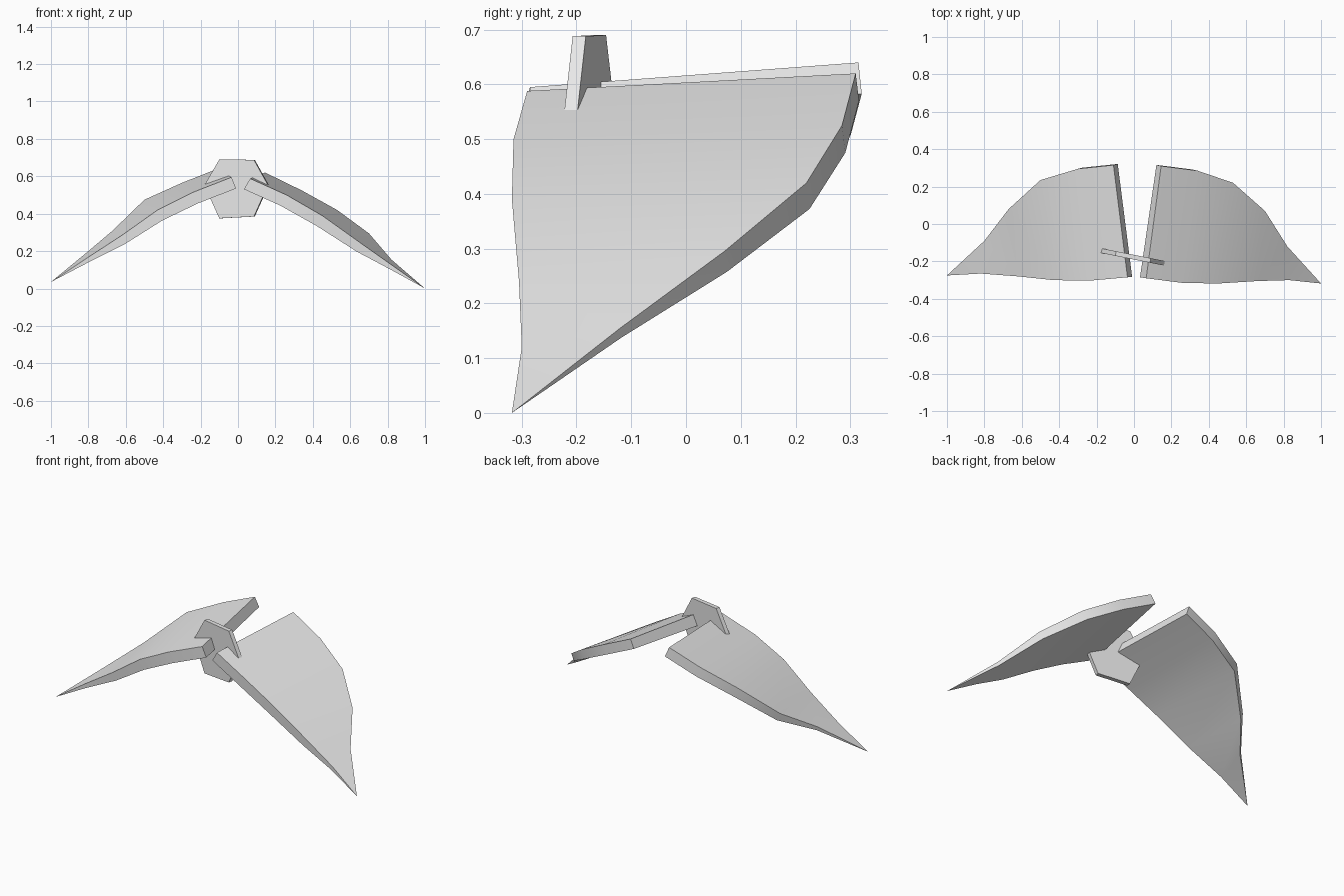
import bpy
import bmesh
from mathutils import Vector

# Remove the default object if present
default_cube = bpy.data.objects.get("Cube")
if default_cube:
    bpy.data.objects.remove(default_cube, do_unlink=True)

# Single plain material
grey = bpy.data.materials.new("light_grey")
grey.use_nodes = True
colour = (0.8, 0.8, 0.8, 1.0)
grey.diffuse_color = colour
grey.node_tree.nodes["Principled BSDF"].inputs["Base Color"].default_value = colour


def finish(bm, name):
    """Turn a bmesh into a named, shaded object."""
    bmesh.ops.remove_doubles(bm, verts=bm.verts, dist=0.0005)
    bmesh.ops.recalc_face_normals(bm, faces=bm.faces)
    mesh = bpy.data.meshes.new(name)
    bm.to_mesh(mesh)
    bm.free()
    mesh.materials.append(grey)
    obj = bpy.data.objects.new(name, mesh)
    bpy.context.collection.objects.link(obj)
    bpy.ops.object.select_all(action="DESELECT")
    obj.select_set(True)
    bpy.context.view_layer.objects.active = obj
    bpy.ops.object.shade_smooth_by_angle(angle=0.5)
    return obj


# Thickness falls away from the root to the pointed tip
TAPER = (1.0, 1.0, 0.95, 0.75, 0.35, 0.0)


def make_wing(name, front_edge, back_edge, front_drop, back_drop):
    """Loft a tapering slab between a front edge and a back edge."""
    bm = bmesh.new()
    rings = []
    for front, back, scale in zip(front_edge, back_edge, TAPER):
        front, back = Vector(front), Vector(back)
        corners = (front, back,
                   back + Vector(back_drop) * scale,
                   front + Vector(front_drop) * scale)
        rings.append([bm.verts.new(corner) for corner in corners])
    for inner, outer in zip(rings, rings[1:]):
        for i in range(len(inner)):
            j = (i + 1) % len(inner)
            bm.faces.new((inner[i], inner[j], outer[j], outer[i]))
    bm.faces.new(rings[0])
    return finish(bm, name)


# Wings: upper front and back edges, root to tip
make_wing(
    "left_wing",
    [(0.065, -0.29, 0.588), (0.26, -0.315, 0.5), (0.45, -0.318, 0.39),
     (0.66, -0.305, 0.24), (0.83, -0.3, 0.12), (1, -0.318, 0)],
    [(0.145, 0.31, 0.62), (0.34, 0.285, 0.525), (0.53, 0.22, 0.42),
     (0.7, 0.07, 0.295), (0.82, -0.12, 0.155), (1, -0.318, 0)],
    (-0.033, 0.005, -0.057), (-0.025, 0.006, -0.05))

make_wing(
    "right_wing",
    [(-0.035, -0.285, 0.595), (-0.24, -0.303, 0.515), (-0.43, -0.3, 0.42),
     (-0.62, -0.28, 0.285), (-0.82, -0.265, 0.155), (-1, -0.275, 0.035)],
    [(-0.11, 0.315, 0.64), (-0.3, 0.295, 0.565), (-0.5, 0.235, 0.475),
     (-0.67, 0.08, 0.31), (-0.8, -0.09, 0.2), (-1, -0.275, 0.035)],
    (0.025, 0.003, -0.06), (0.023, 0.006, -0.057))

# Six-sided plate, turned slightly about the vertical
outline = [(-0.1, 0.69), (0.085, 0.688), (0.16, 0.553),
           (0.085, 0.385), (-0.1, 0.375), (-0.18, 0.552)]
bm = bmesh.new()
face = bm.faces.new([bm.verts.new((x, -0.19 - 0.2 * x, z)) for x, z in outline])
extruded = bmesh.ops.extrude_face_region(bm, geom=[face], use_keep_orig=True)
bmesh.ops.translate(bm, vec=(0.005, 0.024, 0),
                    verts=[v for v in extruded["geom"] if isinstance(v, bmesh.types.BMVert)])
finish(bm, "hexagon_plate")
